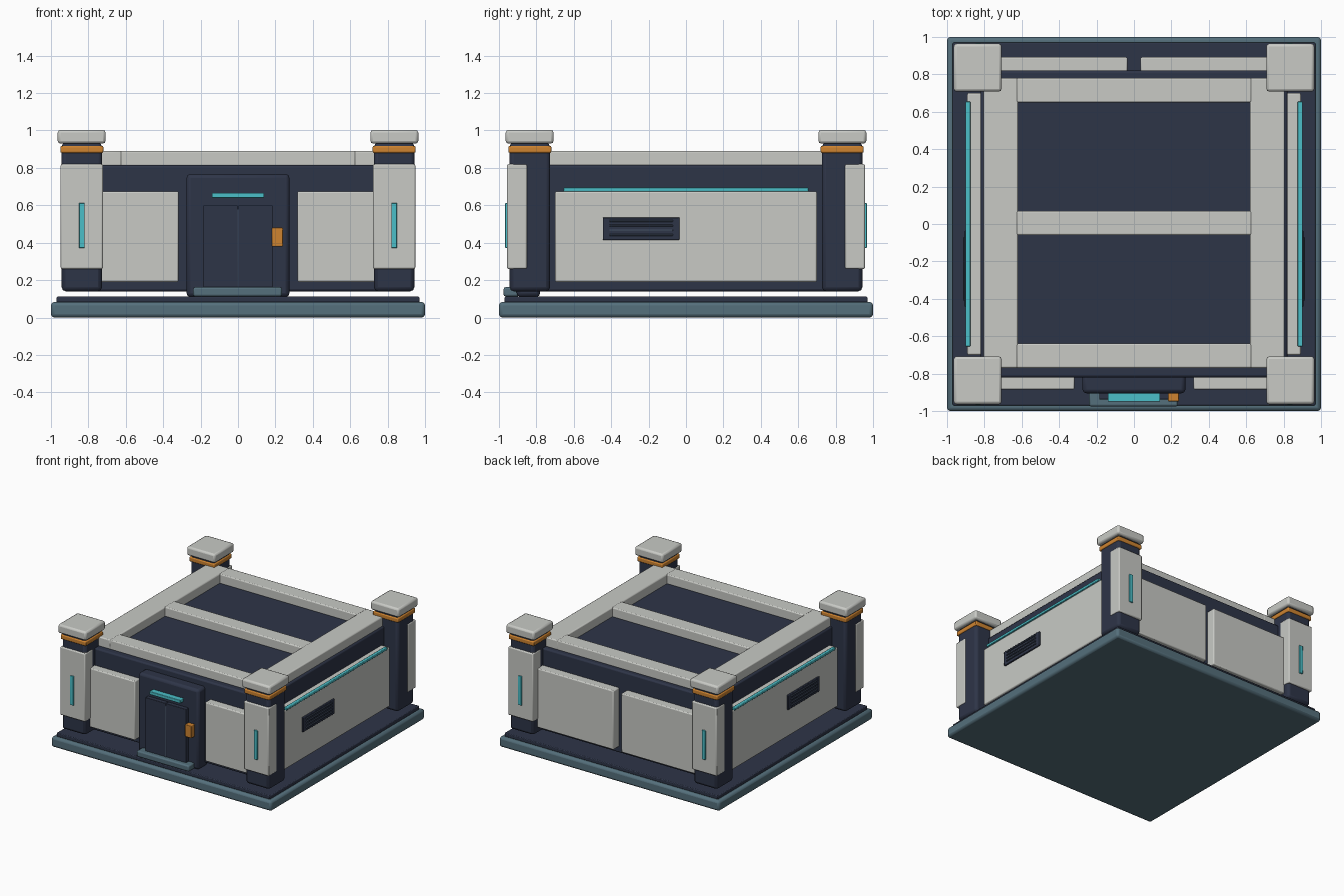
import bpy
import bmesh

if "Cube" in bpy.data.objects:
    bpy.data.objects.remove(bpy.data.objects["Cube"], do_unlink=True)


def material(name, rgb):
    m = bpy.data.materials.new(name)
    m.use_nodes = True
    colour = (*rgb, 1)
    m.diffuse_color = colour
    m.node_tree.nodes["Principled BSDF"].inputs["Base Color"].default_value = colour
    return m


WHITE = material("warm white", (0.58, 0.59, 0.56))
NAVY = material("dark navy", (0.027, 0.035, 0.064))
SLATE = material("slate blue", (0.09, 0.16, 0.20))
ORANGE = material("orange", (0.62, 0.23, 0.03))
CYAN = material("cyan light", (0.07, 0.52, 0.58))
TRIM = material("slat blue", (0.05, 0.07, 0.11))


def box(name, x, y, z, mat, bevel=0.008):
    """Bevelled box from (min, max) ranges on each axis."""
    spans = [sorted(r) for r in (x, y, z)]
    bm = bmesh.new()
    bmesh.ops.create_cube(bm, size=1)
    for v in bm.verts:
        v.co = [(a + b) / 2 + c * (b - a) for c, (a, b) in zip(v.co, spans)]
    mesh = bpy.data.meshes.new(name)
    bm.to_mesh(mesh)
    bm.free()
    mesh.materials.append(mat)
    ob = bpy.data.objects.new(name, mesh)
    bpy.context.collection.objects.link(ob)
    if bevel:
        mod = ob.modifiers.new("soft edges", "BEVEL")
        mod.width = bevel
        mod.segments = 2
    return ob


def flip(span, s):
    return [s * v for v in span]


# Ground plinth and main block
box("plinth", (-1, 1), (-1, 1), (0, 0.083), SLATE, 0.018)
box("floor_slab", (-0.97, 0.97), (-0.97, 0.97), (0.08, 0.112), NAVY, 0.006)
box("main_block", (-0.82, 0.82), (-0.82, 0.82), (0.14, 0.815), NAVY, 0.012)

# Roof frame: two long rails and three cross beams
ROOF = (0.81, 0.89)
for side, s in (("left", 1), ("right", -1)):
    box(f"roof_rail_{side}", flip((0.62, 0.805), s), (-0.77, 0.78), ROOF, WHITE)
for place, span in (("front", (-0.77, -0.64)), ("middle", (-0.06, 0.07)), ("back", (0.65, 0.78))):
    box(f"roof_beam_{place}", (-0.63, 0.63), span, ROOF, WHITE)

# Wall panels, side lights and vents
PANEL = (0.19, 0.675)
for side, s in (("left", 1), ("right", -1)):
    box(f"front_panel_{side}", flip((0.318, 0.76), s), (-0.885, -0.81), PANEL, WHITE)
    box(f"back_panel_{side}", flip((0.035, 0.76), s), (0.81, 0.892), PANEL, WHITE)
    box(f"side_panel_{side}", flip((0.81, 0.892), s), (-0.70, 0.70), PANEL, WHITE)
    box(f"side_light_{side}", flip((0.875, 0.902), s), (-0.655, 0.655), (0.674, 0.694), CYAN, 0.004)
    box(f"vent_{side}", flip((0.88, 0.905), s), (-0.445, -0.035), (0.415, 0.535), NAVY, 0.004)
    for i in range(4):
        z = 0.437 + i * 0.025
        box(f"vent_slat_{side}_{i + 1}", flip((0.9, 0.913), s), (-0.41, -0.07), (z, z + 0.009), TRIM, 0.002)

# Corner towers
for side, sx in (("left", 1), ("right", -1)):
    for end, sy in (("front", -1), ("back", 1)):
        tag = f"{end}_{side}"
        box(f"tower_{tag}", flip((0.727, 0.943), sx), flip((0.727, 0.943), sy), (0.14, 0.935), NAVY, 0.022)
        box(f"tower_armour_{tag}", flip((0.722, 0.948), sx), flip((0.85, 0.957), sy), (0.26, 0.82), WHITE)
        box(f"tower_light_{tag}", flip((0.82, 0.85), sx), flip((0.95, 0.967), sy), (0.372, 0.612), CYAN, 0.003)
        box(f"tower_band_{tag}", flip((0.72, 0.95), sx), flip((0.72, 0.95), sy), (0.88, 0.918), ORANGE)
        box(f"tower_cap_{tag}", flip((0.708, 0.964), sx), flip((0.708, 0.964), sy), (0.93, 1.003), WHITE, 0.015)

# Entrance
box("door_frame", (-0.275, 0.275), (-0.905, -0.78), (0.11, 0.767), NAVY, 0.02)
for side, s in (("left", 1), ("right", -1)):
    box(f"door_leaf_{side}", flip((0.002, 0.185), s), (-0.938, -0.89), (0.13, 0.6), NAVY, 0.003)
box("door_seam", (-0.004, 0.004), (-0.943, -0.93), (0.15, 0.58), TRIM, 0)
box("door_sill", (-0.24, 0.235), (-0.975, -0.89), (0.113, 0.162), SLATE, 0.01)
box("door_light", (-0.14, 0.14), (-0.95, -0.89), (0.64, 0.667), CYAN, 0.004)
box("door_keypad", (0.182, 0.24), (-0.948, -0.89), (0.38, 0.48), ORANGE, 0.004)

# Smooth the bevels while keeping the flat faces crisp
for ob in bpy.context.scene.objects:
    ob.select_set(ob.type == "MESH")
    if ob.type == "MESH":
        bpy.context.view_layer.objects.active = ob
bpy.ops.object.shade_smooth_by_angle()
